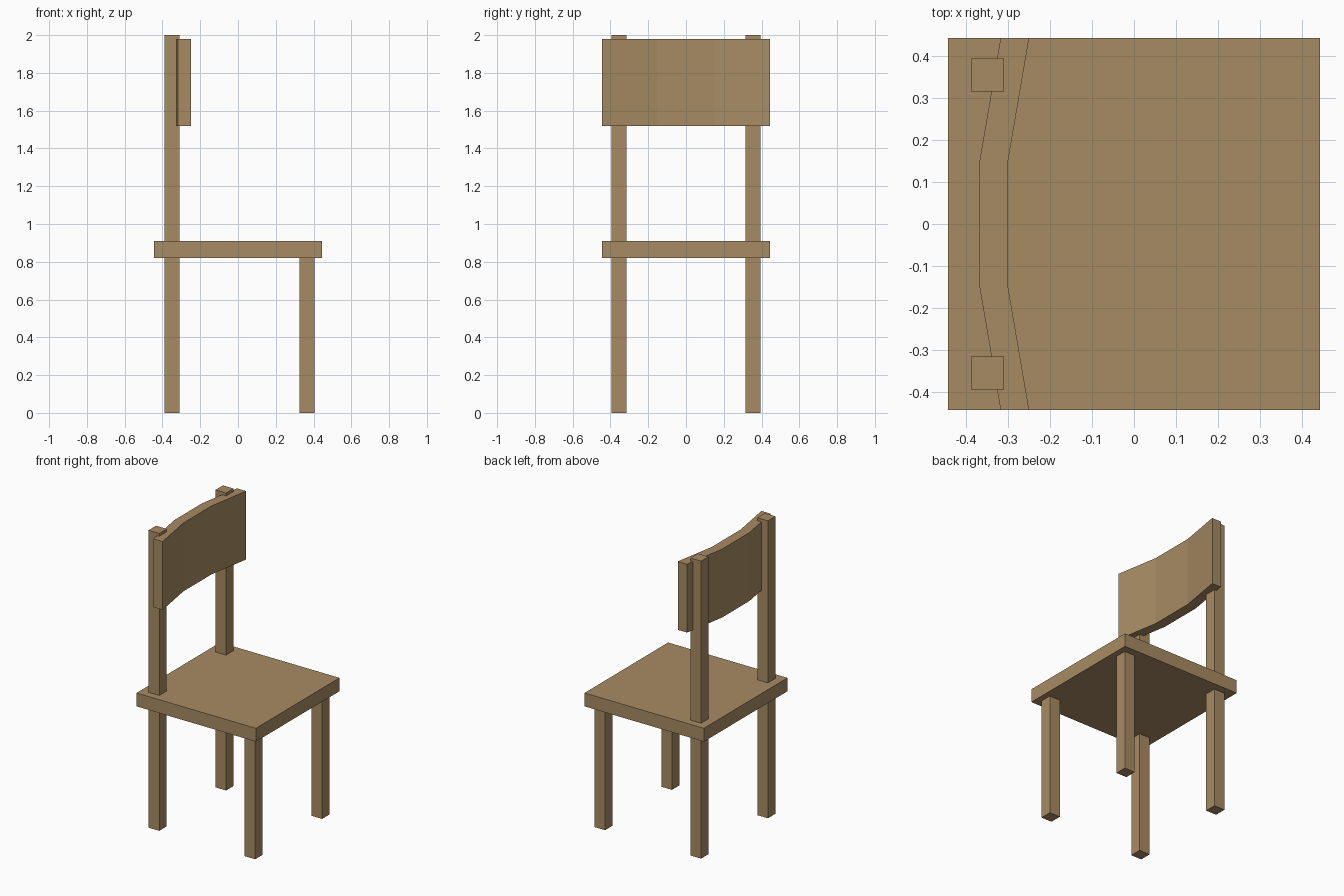
import bpy, bmesh

if "Cube" in bpy.data.objects:
    bpy.data.objects.remove(bpy.data.objects["Cube"])

wood = bpy.data.materials.new("tan wood")
wood.diffuse_color = (0.39, 0.26, 0.125, 1)
wood.use_nodes = True
wood.node_tree.nodes["Principled BSDF"].inputs["Base Color"].default_value = wood.diffuse_color


def prism(name, outline, z0, z1):
    """Extrude an xy outline from z0 up to z1."""
    bm = bmesh.new()
    face = bm.faces.new([bm.verts.new((x, y, z0)) for x, y in outline])
    top = bmesh.ops.extrude_face_region(bm, geom=[face])["geom"]
    bmesh.ops.translate(bm, vec=(0, 0, z1 - z0),
                        verts=[v for v in top if isinstance(v, bmesh.types.BMVert)])
    bmesh.ops.recalc_face_normals(bm, faces=bm.faces)
    mesh = bpy.data.meshes.new(name)
    bm.to_mesh(mesh)
    bm.free()
    mesh.materials.append(wood)
    obj = bpy.data.objects.new(name, mesh)
    bpy.context.collection.objects.link(obj)
    return obj


def box(name, cx, cy, half, z0, z1):
    corners = ((-1, -1), (1, -1), (1, 1), (-1, 1))
    return prism(name, [(cx + sx * half, cy + sy * half) for sx, sy in corners], z0, z1)


# Seat slab
box("seat", 0, 0, 0.444, 0.82, 0.91)

# Short legs and full-height back posts
for side, s in (("near", -1), ("far", 1)):
    box("front_leg_" + side, 0.365, s * 0.355, 0.0395, 0, 0.82)
    box("back_post_" + side, -0.349, s * 0.355, 0.0395, 0, 2.0)

# Backrest board, bent forward at both ends
front = [(-0.25, -0.444), (-0.30, -0.152), (-0.30, 0.152), (-0.25, 0.444)]
back = [(-0.318, 0.444), (-0.369, 0.146), (-0.369, -0.146), (-0.318, -0.444)]
prism("backrest", front + back, 1.52, 1.98)
